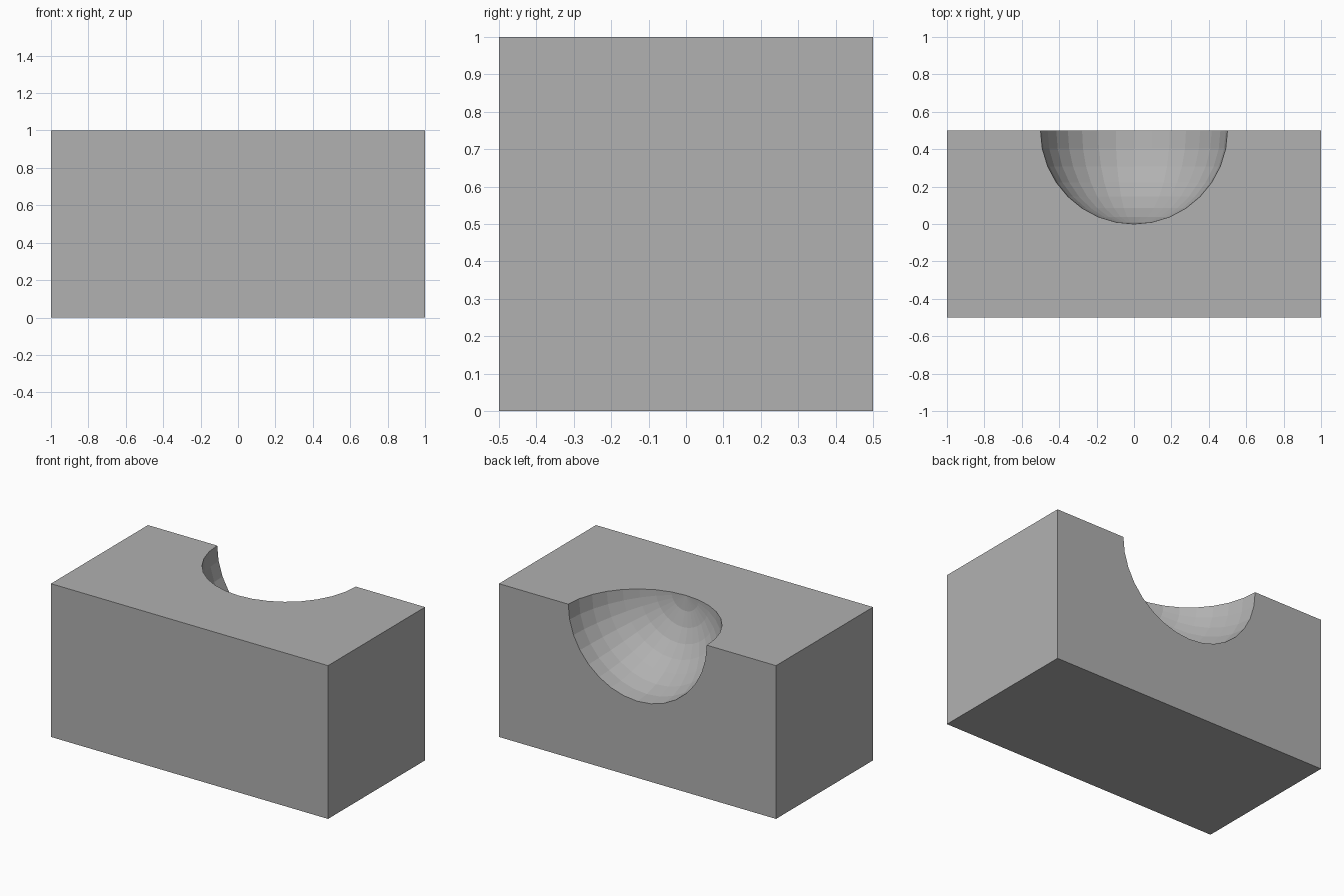
import bpy
from math import radians

if "Cube" in bpy.data.objects:
    bpy.data.objects.remove(bpy.data.objects["Cube"])

# Main block, 2 x 1 x 1, standing on the ground
bpy.ops.mesh.primitive_cube_add(size=1, location=(0, 0, 0.5))
block = bpy.context.object
block.name = "block"
block.scale = (2, 1, 1)
bpy.ops.object.transform_apply(location=True, rotation=True, scale=True)

# Darker grey surface
grey = bpy.data.materials.new("dark_grey")
grey.diffuse_color = (0.44, 0.44, 0.44, 1)
grey.use_nodes = True
grey.node_tree.nodes["Principled BSDF"].inputs["Base Color"].default_value = grey.diffuse_color
block.data.materials.append(grey)

# Sphere cutter centred on the top back edge, poles along y
bpy.ops.mesh.primitive_uv_sphere_add(segments=32, ring_count=16, radius=0.5,
                                     location=(0, 0.5, 1),
                                     rotation=(radians(90), 0, 0))
cutter = bpy.context.object
cutter.name = "scoop_cutter"
cutter.hide_render = True
cutter.data.materials.append(grey)

# Carve the quarter-sphere scoop
scoop = block.modifiers.new("scoop", 'BOOLEAN')
scoop.operation = 'DIFFERENCE'
scoop.solver = 'EXACT'
scoop.object = cutter
bpy.context.view_layer.objects.active = block
bpy.ops.object.modifier_apply(modifier=scoop.name)
bpy.data.objects.remove(cutter, do_unlink=True)
